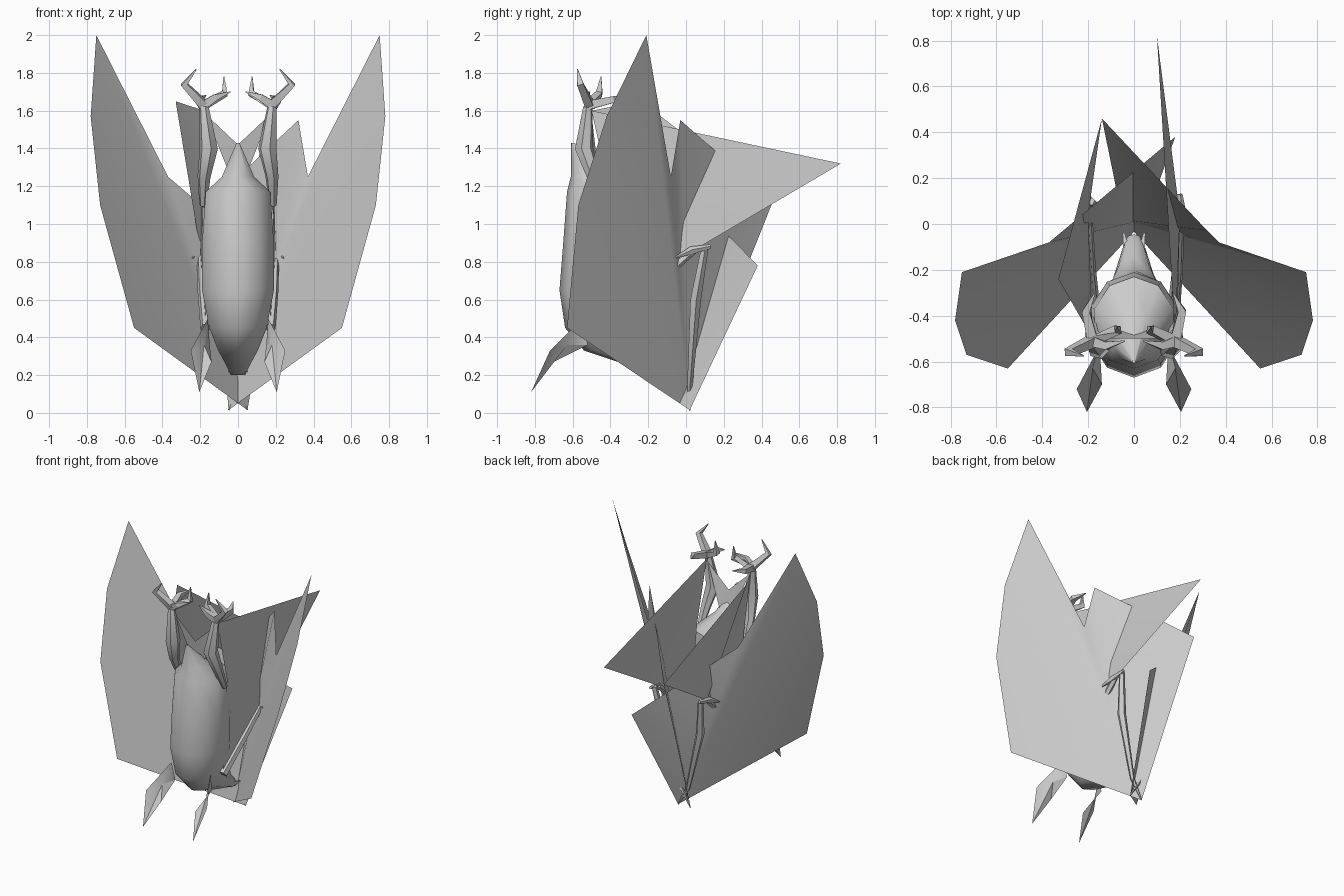
import bpy
import bmesh
from math import cos, sin, pi
from mathutils import Vector

cube = bpy.data.objects.get("Cube")
if cube:
    bpy.data.objects.remove(cube)

grey = bpy.data.materials.new("soft_grey")
grey.use_nodes = True
grey.diffuse_color = (0.6, 0.6, 0.6, 1)
grey.node_tree.nodes["Principled BSDF"].inputs["Base Color"].default_value = (0.6, 0.6, 0.6, 1)


def finish(name, bm, angle=0.7):
    mesh = bpy.data.meshes.new(name)
    bm.to_mesh(mesh)
    bm.free()
    ob = bpy.data.objects.new(name, mesh)
    bpy.context.collection.objects.link(ob)
    mesh.materials.append(grey)
    bpy.ops.object.select_all(action='DESELECT')
    bpy.context.view_layer.objects.active = ob
    ob.select_set(True)
    bpy.ops.object.shade_smooth_by_angle(angle=angle)
    return ob


def fan(name, hub, rim):
    """Thin membrane spread from a hub to a rim of points."""
    bm = bmesh.new()
    h = bm.verts.new(hub)
    vs = [bm.verts.new(p) for p in rim]
    for a, b in zip(vs, vs[1:]):
        bm.faces.new((h, a, b))
    return finish(name, bm)


def skin_rings(bm, rings):
    """Join rings of points into a closed skin."""
    loops = [[bm.verts.new(p) for p in ring] for ring in rings]
    n = len(loops[0])
    for a, b in zip(loops, loops[1:]):
        for i in range(n):
            j = (i + 1) % n
            bm.faces.new((a[i], a[j], b[j], b[i]))
    bm.faces.new(loops[0][::-1])
    bm.faces.new(loops[-1])
    bmesh.ops.recalc_face_normals(bm, faces=bm.faces[:])


def limb(bm, path, radii, sides=5):
    """Tapered tube along a path."""
    pts = [Vector(p) for p in path]
    rings = []
    for i, p in enumerate(pts):
        d = (pts[min(i + 1, len(pts) - 1)] - pts[max(i - 1, 0)]).normalized()
        u = d.orthogonal().normalized()
        if i and u.dot(last) < 0:
            u = -u
        last = u
        v = d.cross(u)
        rings.append([p + radii[i] * (u * cos(2 * pi * k / sides) + v * sin(2 * pi * k / sides))
                      for k in range(sides)])
    skin_rings(bm, rings)


# Body and head: height, centre depth, half width, half depth
profile = [(1.43, -.60, .008, .008), (1.25, -.50, .09, .11), (1.17, -.43, .18, .20),
           (.90, -.43, .20, .22), (.65, -.44, .20, .23), (.45, -.42, .16, .22),
           (.33, -.34, .11, .20), (.26, -.20, .07, .13), (.20, -.08, .04, .035)]
bm = bmesh.new()
skin_rings(bm, [[(rx * sin(k * pi / 5), yc - ry * cos(k * pi / 5), z) for k in range(10)]
                for z, yc, rx, ry in profile])
finish("body", bm, 0.9)

# Main wings, each a fan of fingers from the folded wrist
outline = [(.55, -.63, .45), (.73, -.57, 1.1), (.78, -.42, 1.57), (.75, -.21, 2.0), (.37, -.08, 1.25)]
inner_edge = {1: [(.32, -.03, 1.55), (-.14, .46, 1.12)], -1: [(.18, .38, .78)]}
# Side membranes between foot, elbow and shoulder
side_edge = {1: [(.18, -.50, 1.60), (.10, .82, 1.32)],
             -1: [(-.18, -.50, 1.60), (-.33, -.24, 1.65), (-.14, .46, 1.12)]}

for s, side in ((1, "left"), (-1, "right")):
    def m(*p):
        return Vector((p[0] * s, p[1], p[2]))

    wrist = m(-.05, .02, .015)
    elbow = m(.20, .04, .86)
    shoulder = m(.17, -.42, .45)
    fan(side + "_wing", wrist, [m(*p) for p in outline] + inner_edge[s])
    fan(side + "_side_membrane", elbow, [shoulder, m(.19, -.40, 1.15)] + side_edge[s])

    # Arm bones with a small claw at the elbow
    bm = bmesh.new()
    limb(bm, [shoulder, m(.19, -.2, .65), elbow], [.03, .025, .02])
    limb(bm, [m(.19, .10, .88), m(.15, .05, .60), m(.03, .02, .15), wrist], [.02, .03, .015, .004])
    limb(bm, [m(.20, .13, .88), m(.21, .03, .86), m(.24, -.06, .82)], [.012, .022, .004])
    finish(side + "_arm", bm)

    # Leg
    bm = bmesh.new()
    limb(bm, [m(.185, -.42, 1.10), m(.18, -.49, 1.25), m(.155, -.54, 1.40), m(.18, -.52, 1.62)],
         [.02, .035, .05, .025], 6)
    finish(side + "_leg", bm)

    # Hooked toes
    bm = bmesh.new()
    ankle = m(.18, -.51, 1.63)
    for knuckle, tip in (((.285, -.56, 1.74), (.22, -.575, 1.82)),
                         ((.07, -.46, 1.69), (.075, -.45, 1.78)),
                         ((.21, -.38, 1.66), (.17, -.30, 1.68)),
                         ((.12, -.53, 1.67), (.04, -.51, 1.70))):
        limb(bm, [ankle, m(*knuckle), m(*tip)], [.033, .024, .003], 4)
    finish(side + "_foot", bm, 0.5)

    # Ear: a cupped leaf shape
    fan(side + "_ear", m(.18, -.63, .36),
        [m(.15, -.52, .36), m(.16, -.55, .50), m(.25, -.72, .33), m(.205, -.82, .11),
         m(.14, -.70, .27), m(.15, -.52, .36)])

    # Nostril fold on the muzzle
    bm = bmesh.new()
    limb(bm, [m(.03, -.14, .23), m(.045, -.04, .22)], [.025, .006], 4)
    finish(side + "_muzzle_fold", bm)

# Membrane between the legs
fan("tail_membrane", (0, -.45, 1.15), [(.17, -.50, 1.58), (0, -.50, 1.42), (-.17, -.50, 1.58)])
